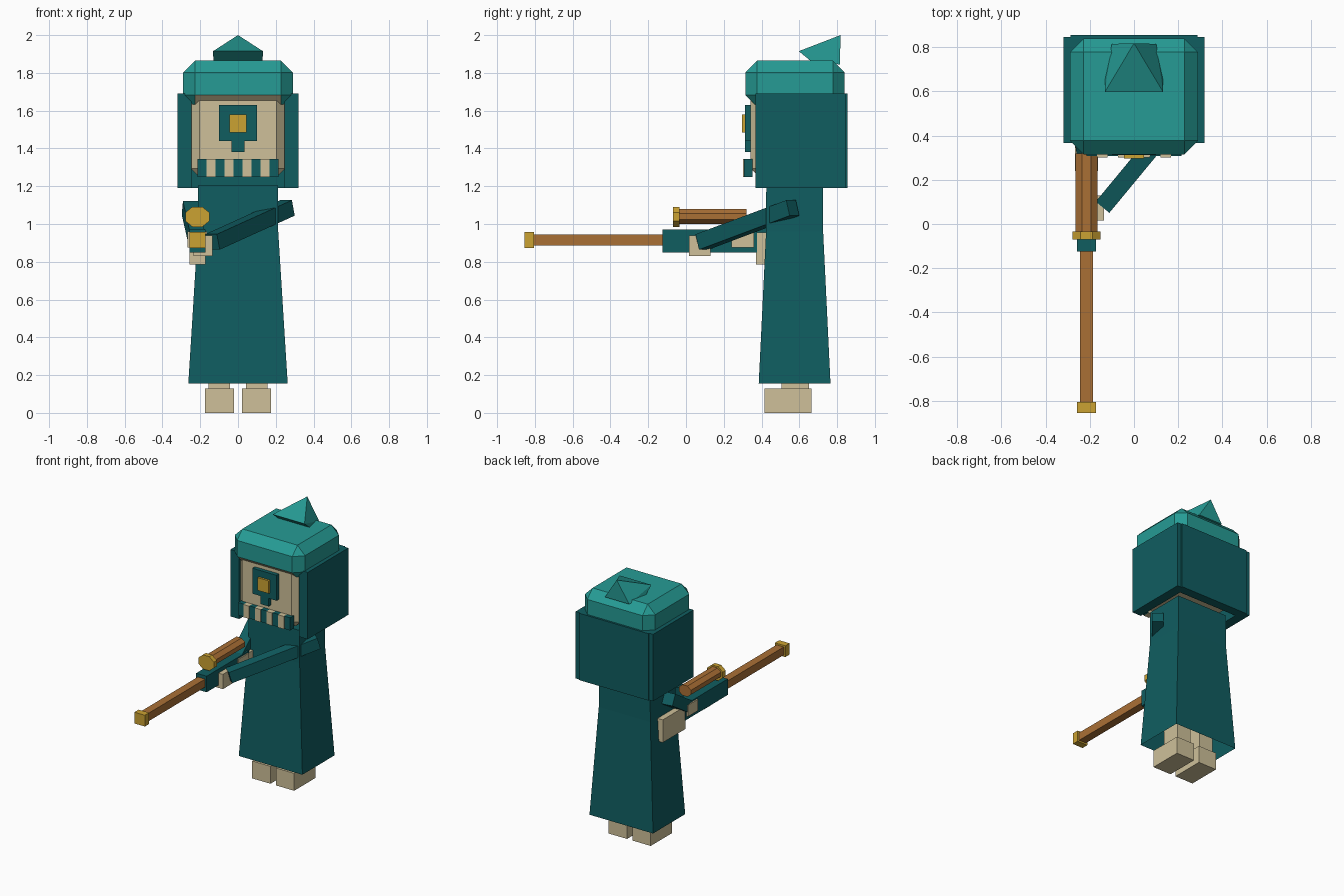
import bpy, bmesh, math
from mathutils import Vector, Matrix

cube = bpy.data.objects.get("Cube")
if cube:
    bpy.data.objects.remove(cube, do_unlink=True)


def material(name, rgb):
    m = bpy.data.materials.new(name)
    m.use_nodes = True
    color = (*rgb, 1)
    m.diffuse_color = color
    m.node_tree.nodes["Principled BSDF"].inputs["Base Color"].default_value = color
    return m


DARK = material("dark_teal", (0.005, 0.11, 0.118))
LIGHT = material("light_teal", (0.019, 0.33, 0.30))
CREAM = material("cream", (0.62, 0.53, 0.32))
GOLD = material("gold", (0.60, 0.36, 0.032))
WOOD = material("brown_wood", (0.40, 0.16, 0.036))


def finish(name, bm, *mats):
    bmesh.ops.recalc_face_normals(bm, faces=bm.faces)
    mesh = bpy.data.meshes.new(name)
    bm.to_mesh(mesh)
    bm.free()
    for m in mats:
        mesh.materials.append(m)
    obj = bpy.data.objects.new(name, mesh)
    bpy.context.collection.objects.link(obj)
    return obj


def box_bm(xs, ys, zs, bevel=0):
    """Box from its extents, with optional flat chamfers."""
    bm = bmesh.new()
    bmesh.ops.create_cube(bm, size=1)
    for v in bm.verts:
        for i, (lo, hi) in enumerate((xs, ys, zs)):
            v.co[i] = lo if v.co[i] < 0 else hi
    if bevel:
        bmesh.ops.bevel(bm, geom=bm.edges[:], offset=bevel, segments=1, affect='EDGES')
    return bm


def box(name, xs, ys, zs, mat, bevel=0):
    return finish(name, box_bm(xs, ys, zs, bevel), mat)


def beam(name, start, end, width, height, mat):
    """Square bar running between two points."""
    start, end = Vector(start), Vector(end)
    d = end - start
    bm = box_bm((-width / 2, width / 2), (0, d.length), (-height / 2, height / 2))
    side = d.cross(Vector((0, 0, 1))).normalized()
    forward = d.normalized()
    up = side.cross(forward)
    rot = Matrix((side, forward, up)).transposed().to_4x4()
    bm.transform(Matrix.Translation(start) @ rot)
    return finish(name, bm, mat)


def tube(name, x, ys, z, rx, rz, sides, mat):
    """Faceted rod along y."""
    bm = bmesh.new()
    bmesh.ops.create_cone(bm, cap_ends=True, segments=sides, radius1=1, radius2=1, depth=1)
    bm.transform(Matrix.Rotation(math.pi / sides, 4, 'Z'))
    bm.transform(Matrix.Rotation(math.pi / 2, 4, 'X'))
    grow = 1 / math.cos(math.pi / sides)
    bm.transform(Matrix.Diagonal((rx * grow, ys[1] - ys[0], rz * grow, 1)))
    bm.transform(Matrix.Translation((x, sum(ys) / 2, z)))
    return finish(name, bm, mat)


# Feet and legs
for side, s in (("left", 1), ("right", -1)):
    box(side + "_foot", sorted((s * 0.022, s * 0.174)), (0.415, 0.665), (0, 0.13), CREAM)
    box(side + "_leg", sorted((s * 0.042, s * 0.156)), (0.505, 0.65), (0.13, 0.4), CREAM)

# Robe, flared and open underneath
bm = bmesh.new()
rings = []
for hx, hy, z in ((0.263, 0.19, 0.155), (0.213, 0.151, 0.96), (0.211, 0.15, 1.205)):
    rings.append([bm.verts.new((sx * hx, 0.575 + sy * hy, z))
                  for sx, sy in ((-1, -1), (1, -1), (1, 1), (-1, 1))])
for a, b in zip(rings, rings[1:]):
    for i in range(4):
        j = (i + 1) % 4
        bm.faces.new((a[i], a[j], b[j], b[i]))
bm.faces.new(rings[-1])
finish("robe", bm, DARK)

# Head and hood panels
box("head", (-0.25, 0.25), (0.342, 0.80), (1.25, 1.70), CREAM, 0.045)
for side, s in (("left", 1), ("right", -1)):
    box(side + "_hood_panel", sorted((s * 0.247, s * 0.32)), (0.367, 0.846), (1.19, 1.69), DARK)
box("back_hood_panel", (-0.288, 0.288), (0.785, 0.855), (1.19, 1.69), DARK)

# Cap, with the lower front chamfer in the face colour
bm = box_bm((-0.29, 0.29), (0.315, 0.84), (1.62, 1.865), 0.062)
bm.normal_update()
for f in bm.faces:
    if f.normal.y < -0.5 and f.normal.z < -0.6 and abs(f.normal.x) < 0.1:
        f.material_index = 1
finish("cap", bm, LIGHT, CREAM)

# Pointed crest on the cap
bm = bmesh.new()
bm.verts.new((0, 0.818, 2.0))
for s in (-1, 1):
    for p in ((0.132, 0.597, 1.915), (0.13, 0.67, 1.855), (0.1, 0.815, 1.845)):
        bm.verts.new((s * p[0], p[1], p[2]))
bmesh.ops.convex_hull(bm, input=bm.verts[:])
finish("crest", bm, LIGHT)

# Single eye
box("eye_frame", (-0.1, 0.1), (0.313, 0.35), (1.44, 1.63), DARK)
box("eye_stem", (-0.035, 0.035), (0.313, 0.35), (1.38, 1.44), DARK)
box("eye", (-0.046, 0.046), (0.297, 0.32), (1.485, 1.58), GOLD)

# Grille of alternating teeth
cell = 0.43 / 9
for i in range(9):
    x = -0.215 + i * cell
    tooth = i % 2
    box("tooth" if tooth else "jaw_bar", (x, x + cell), (0.302 if tooth else 0.308, 0.353),
        (1.25, 1.345), CREAM if tooth else DARK)

# Arms and hands
beam("left_arm", (0.262, 0.565, 1.085), (-0.135, 0.085, 0.905), 0.08, 0.085, DARK)
beam("right_arm", (-0.255, 0.57, 1.085), (-0.22, 0.32, 0.93), 0.08, 0.085, DARK)
box("left_hand", (-0.235, -0.135), (0.015, 0.13), (0.83, 0.94), CREAM)
box("right_hand", (-0.268, -0.163), (0.24, 0.36), (0.875, 0.96), CREAM)

# Rifle
box("barrel", (-0.245, -0.185), (-0.81, -0.12), (0.885, 0.945), WOOD)
box("muzzle", (-0.258, -0.172), (-0.855, -0.805), (0.873, 0.957), GOLD)
box("receiver", (-0.258, -0.172), (-0.125, 0.375), (0.85, 0.97), DARK)
box("rifle_butt", (-0.256, -0.172), (0.37, 0.64), (0.785, 0.955), CREAM)
tube("scope", -0.215, (-0.04, 0.32), 1.04, 0.05, 0.04, 8, WOOD)
tube("scope_rim", -0.215, (-0.07, -0.035), 1.038, 0.064, 0.053, 8, GOLD)
